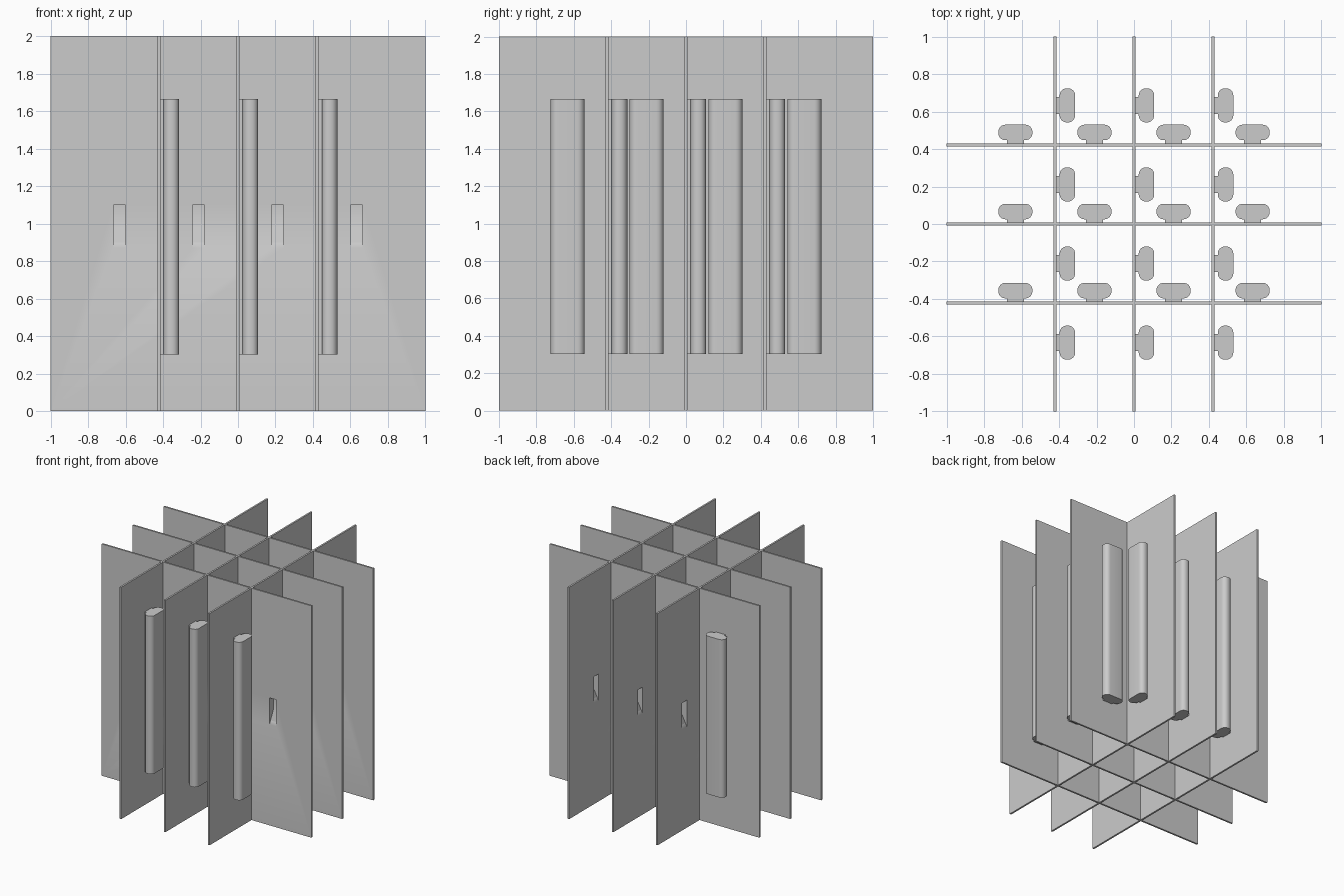
import bpy, bmesh, math
from mathutils import Matrix

cube = bpy.data.objects.get("Cube")
if cube:
    bpy.data.objects.remove(cube)

SPACING = 0.422
HALF = 0.0075                      # half the panel thickness
BAR_X = [SPACING * k for k in (-1.5, -0.5, 0.5, 1.5)]

grey = bpy.data.materials.new("light grey")
grey.use_nodes = True
colour = (0.6, 0.6, 0.6, 1)
grey.diffuse_color = colour
grey.node_tree.nodes["Principled BSDF"].inputs["Base Color"].default_value = colour


def new_object(name, bm):
    bmesh.ops.recalc_face_normals(bm, faces=bm.faces)
    mesh = bpy.data.meshes.new(name)
    bm.to_mesh(mesh)
    bm.free()
    mesh.materials.append(grey)
    obj = bpy.data.objects.new(name, mesh)
    bpy.context.collection.objects.link(obj)
    return obj


def extrude_profile(bm, points, vector):
    face = bm.faces.new([bm.verts.new(p) for p in points])
    out = bmesh.ops.extrude_face_region(bm, geom=[face])
    moved = [v for v in out["geom"] if isinstance(v, bmesh.types.BMVert)]
    bmesh.ops.translate(bm, verts=moved, vec=vector)


def bar_profile():
    # Rounded bar on a narrow stem, right half then mirrored
    w, back, front, r, stem = 0.091, 0.025, 0.108, 0.038, 0.045
    half = [(stem, HALF), (stem, back)]
    for cy, start in ((back + r, -90), (front - r, 0)):
        for i in range(7):
            a = math.radians(start + 15 * i)
            half.append((w - r + r * math.cos(a), cy + r * math.sin(a)))
    return half + [(-x, y) for x, y in reversed(half)]


def cut(obj, cutter):
    mod = obj.modifiers.new("slots", "BOOLEAN")
    mod.operation, mod.solver, mod.object = "DIFFERENCE", "EXACT", cutter
    bpy.ops.object.select_all(action="DESELECT")
    obj.select_set(True)
    bpy.context.view_layer.objects.active = obj
    bpy.ops.object.modifier_apply(modifier=mod.name)
    bpy.ops.object.shade_smooth_by_angle(angle=math.radians(30))


# Slot cutter: flat back, ramp at the bottom
bm = bmesh.new()
slot = [(-0.02, 0.87), (-HALF, 0.87), (0.045, 0.975), (0.045, 1.1), (-0.02, 1.1)]
for x in BAR_X:
    extrude_profile(bm, [(x - 0.032, y, z) for y, z in slot], (0.064, 0, 0))
cutter = new_object("slot_cutter", bm)
cutter.hide_render = True

# Square panel
bm = bmesh.new()
bmesh.ops.create_cube(bm, size=2)
bmesh.ops.transform(bm, verts=bm.verts,
                    matrix=Matrix.Translation((0, 0, 1)) @ Matrix.Diagonal((1, HALF, 1, 1)))
panel = new_object("cross_panel", bm)

# Four upright rounded bars on the back of the panel
bm = bmesh.new()
for x in BAR_X:
    extrude_profile(bm, [(x + px, py, 0.302) for px, py in bar_profile()], (0, 0, 1.363))
bars = new_object("cross_bars", bm)

cut(panel, cutter)
cut(bars, cutter)
bpy.data.objects.remove(cutter)

# Repeat the panel and its bars three times each way
for source, part in ((panel, "panel"), (bars, "bars")):
    for direction in ("cross", "long"):
        for k in (-1, 0, 1):
            if direction == "cross" and k == -1:
                obj = source
            else:
                obj = bpy.data.objects.new(f"{direction}_{part}", source.data)
                bpy.context.collection.objects.link(obj)
            if direction == "cross":
                obj.location = (0, k * SPACING, 0)
            else:
                obj.location = (k * SPACING, 0, 0)
                obj.rotation_euler = (0, 0, -math.pi / 2)
